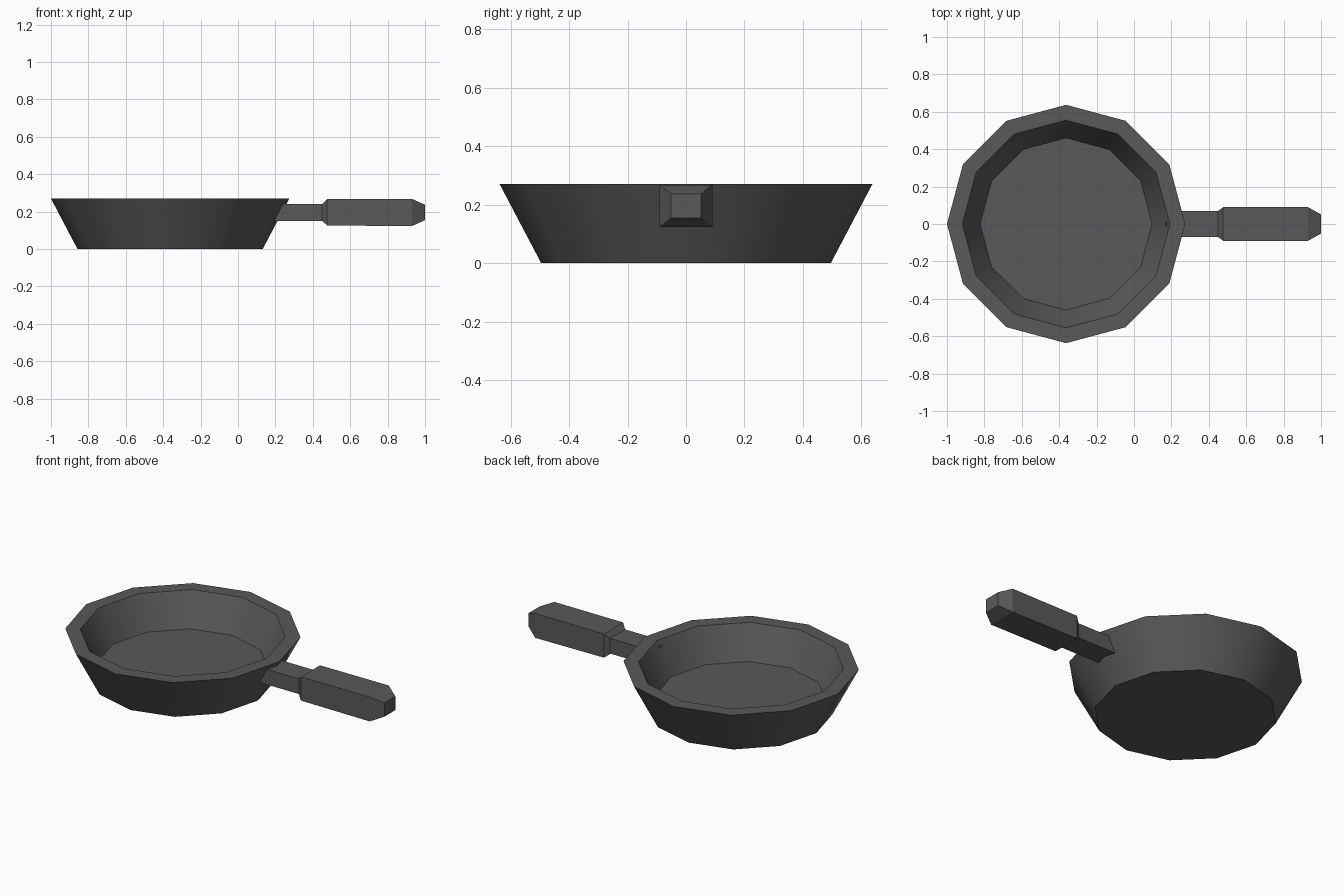
import bpy, bmesh, math

if "Cube" in bpy.data.objects:
    bpy.data.objects.remove(bpy.data.objects["Cube"])

iron = bpy.data.materials.new("dark_grey_iron")
iron.diffuse_color = (0.1, 0.1, 0.1, 1)
iron.use_nodes = True
iron.node_tree.nodes["Principled BSDF"].inputs["Base Color"].default_value = iron.diffuse_color


def loft(name, rings):
    """Bridge a list of equal-length rings and cap both ends."""
    bm = bmesh.new()
    loops = [[bm.verts.new(p) for p in ring] for ring in rings]
    n = len(loops[0])
    for a, b in zip(loops, loops[1:]):
        for i in range(n):
            j = (i + 1) % n
            bm.faces.new((a[i], a[j], b[j], b[i]))
    bm.faces.new(loops[0])
    bm.faces.new(loops[-1])
    bmesh.ops.recalc_face_normals(bm, faces=bm.faces[:])
    mesh = bpy.data.meshes.new(name)
    bm.to_mesh(mesh)
    bm.free()
    mesh.materials.append(iron)
    ob = bpy.data.objects.new(name, mesh)
    bpy.context.scene.collection.objects.link(ob)
    return ob


def circle(r, z, sides=12, cx=-0.363):
    return [(cx + r * math.cos(math.tau * i / sides),
             r * math.sin(math.tau * i / sides), z) for i in range(sides)]


def section(x, hy, z0, z1):
    return [(x, -hy, z0), (x, hy, z0), (x, hy, z1), (x, -hy, z1)]


# twelve-sided pan: base, outer wall, rim, inner wall, floor
pan = loft("pan_bowl", [circle(0.495, 0), circle(0.637, 0.27),
                        circle(0.555, 0.27), circle(0.46, 0.08)])

# smooth walls with crisp rim and floor edges
bpy.context.view_layer.objects.active = pan
pan.select_set(True)
bpy.ops.object.shade_smooth_by_angle(angle=math.radians(35))

# handle: thin neck stepping out to a thicker grip with a tapered end
loft("handle", [section(0.17, 0.07, 0.15, 0.24),
                section(0.45, 0.07, 0.15, 0.24),
                section(0.477, 0.09, 0.126, 0.267),
                section(0.93, 0.09, 0.123, 0.268),
                section(1.0, 0.051, 0.155, 0.237)])
